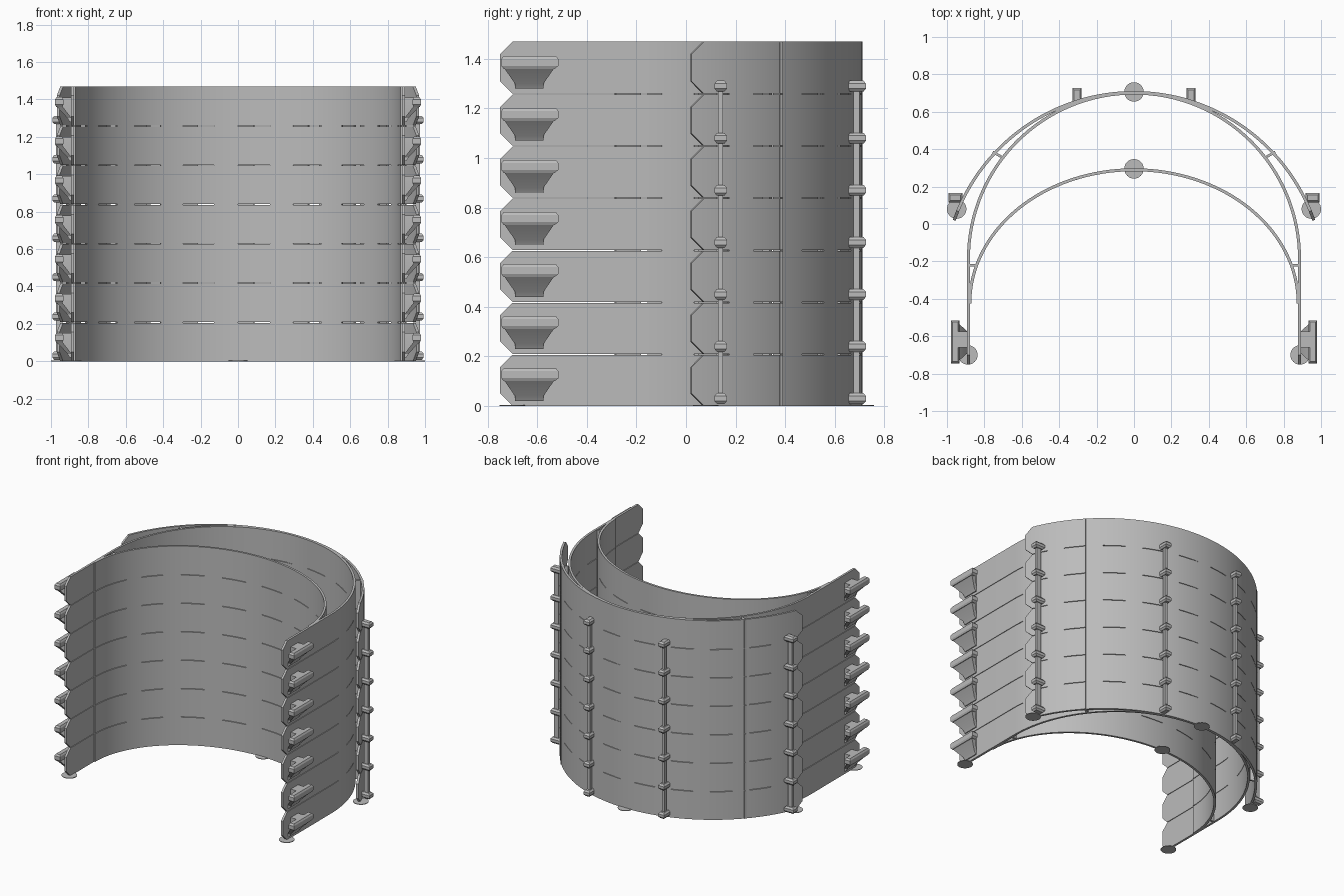
import bpy, bmesh
from math import sin, cos, pi, radians, hypot

cube = bpy.data.objects.get("Cube")
if cube:
    bpy.data.objects.remove(cube, do_unlink=True)

GREY = (0.5, 0.5, 0.5, 1)
mat = bpy.data.materials.new("plain grey plastic")
mat.use_nodes = True
mat.diffuse_color = GREY
mat.node_tree.nodes["Principled BSDF"].inputs["Base Color"].default_value = GREY

LAYERS, PITCH, GAP = 7, 0.21, 0.004
CHAMFER, WALL = 0.05, 0.016


def finish(bm, name):
    bmesh.ops.recalc_face_normals(bm, faces=bm.faces)
    mesh = bpy.data.meshes.new(name)
    bm.to_mesh(mesh)
    bm.free()
    mesh.materials.append(mat)
    mesh.shade_smooth()
    mesh.set_sharp_from_angle(angle=radians(25))
    obj = bpy.data.objects.new(name, mesh)
    bpy.context.collection.objects.link(obj)
    return obj


def loft(bm, rings):
    """Skin a list of four-cornered rings and cap both ends."""
    rows = [[bm.verts.new(p) for p in ring] for ring in rings]
    for a, b in zip(rows, rows[1:]):
        for i in range(4):
            j = (i + 1) % 4
            bm.faces.new((a[i], a[j], b[j], b[i]))
    bm.faces.new(rows[0])
    bm.faces.new(rows[-1])


def rect(x0, x1, y0, y1, z):
    return [(x0, y0, z), (x1, y0, z), (x1, y1, z), (x0, y1, z)]


def box(bm, x0, x1, y0, y1, z0, z1):
    loft(bm, [rect(x0, x1, y0, y1, z0), rect(x0, x1, y0, y1, z1)])


def strip(bm, path, z0, z1, chamfer=0.0, wall=WALL):
    """Upright wall along a plan path, with optional clipped end corners."""
    rings = []
    for i, (x, y) in enumerate(path):
        ax, ay = path[max(i - 1, 0)]
        bx, by = path[min(i + 1, len(path) - 1)]
        length = hypot(bx - ax, by - ay)
        nx, ny = (ay - by) / length * wall / 2, (bx - ax) / length * wall / 2
        c = chamfer if i in (0, len(path) - 1) else 0
        rings.append([(x - nx, y - ny, z0 + c), (x + nx, y + ny, z0 + c),
                      (x + nx, y + ny, z1 - c), (x - nx, y - ny, z1 - c)])
    loft(bm, rings)


def arc(rx, ry, cy, start, steps=64):
    a0, a1 = radians(start), pi - radians(start)
    angles = [a0 + (a1 - a0) * i / steps for i in range(steps + 1)]
    return [(rx * cos(a), cy + ry * sin(a)) for a in angles]


# Plan paths of the three curved walls
side = 0.885
frame_path = [(side, -0.75), (side, -0.70)] + arc(side, side, -0.185, 0)
frame_path += [(-side, -0.70), (-side, -0.75)]
visor_arc = arc(1.018, 1.018, -0.315, 22.2)
tip = (1.018 * cos(radians(19.2)), 0.02)
visor_path = [tip] + visor_arc + [(-tip[0], tip[1])]
brow_path = arc(0.878, 0.715, -0.425, 0)

for name, path, clip in (("frame_band", frame_path, CHAMFER),
                         ("visor_band", visor_path, CHAMFER),
                         ("brow_band", brow_path, 0)):
    bm = bmesh.new()
    for k in range(LAYERS):
        z = k * PITCH
        strip(bm, path, z, z + PITCH - (GAP if k < LAYERS - 1 else 0), clip)
        # Breakaway tabs bridging the seam
        if k < LAYERS - 1:
            for i in range(4, len(path) - 6, 7):
                strip(bm, path[i:i + 4], z + PITCH - GAP, z + PITCH)
    finish(bm, name)

# Short ribs joining neighbouring walls
bm = bmesh.new()
for s in (1, -1):
    for k in range(LAYERS):
        z0, z1 = k * PITCH, (k + 1) * PITCH - GAP
        strip(bm, [(s * 0.71, 0.36), (s * 0.755, 0.385)], z0, z1, wall=0.014)
        strip(bm, [(s * 0.84, -0.22), (s * 0.89, -0.22)], z0, z1, wall=0.014)
finish(bm, "joining_ribs")

# Strap hooks on the ends of the frame
for label, s in (("left", 1), ("right", -1)):
    bm = bmesh.new()
    for k in range(LAYERS):
        z = k * PITCH
        # Sloping support under the hook
        loft(bm, [rect(s * 0.885, s * 0.90, -0.69, -0.575, z + 0.02),
                  rect(s * 0.89, s * 0.912, -0.69, -0.575, z + 0.04),
                  rect(s * 0.94, s * 0.972, -0.735, -0.53, z + 0.105)])
        # Bar with tapered rim
        loft(bm, [rect(s * 0.940, s * 0.972, -0.735, -0.53, z + 0.10),
                  rect(s * 0.934, s * 0.978, -0.745, -0.515, z + 0.112),
                  rect(s * 0.934, s * 0.978, -0.745, -0.515, z + 0.14),
                  rect(s * 0.941, s * 0.971, -0.735, -0.525, z + 0.152)])
        # Stem joining bar to band
        loft(bm, [rect(s * 0.885, s * 0.895, -0.65, -0.58, z + 0.02),
                  rect(s * 0.885, s * 0.955, -0.66, -0.575, z + 0.10),
                  rect(s * 0.885, s * 0.955, -0.66, -0.575, z + 0.15)])
    finish(bm, label + "_strap_hooks")


def peg(bm, x, y, z, along_x):
    """Bevelled stud lying along x or y."""
    length, width = 0.038, 0.025
    def ring(scale, height):
        a, b = length - (1 - scale) * width, width * scale
        hx, hy = (a, b) if along_x else (b, a)
        return rect(x - hx, x + hx, y - hy, y + hy, height)
    loft(bm, [ring(0.6, z + 0.008), ring(1, z + 0.02),
              ring(1, z + 0.04), ring(0.6, z + 0.052)])


# Visor studs with the thin support rods between them
bm, rods = bmesh.new(), bmesh.new()
for s in (1, -1):
    for x, y, along_x in ((0.955, 0.14, True), (0.305, 0.688, False)):
        for k in range(LAYERS):
            peg(bm, s * x, y, k * PITCH, along_x)
        hx, hy = (0.017, 0.01) if along_x else (0.01, 0.012)
        box(rods, s * x - hx, s * x + hx, y - hy, y + hy,
            0.02, (LAYERS - 1) * PITCH + 0.03)
finish(bm, "visor_studs")
finish(rods, "support_rods")

# Round adhesion feet under the walls
bm = bmesh.new()
feet = [(0, 0.706), (0, 0.295)]
for s in (1, -1):
    feet += [(s * 0.948, 0.08), (s * 0.888, -0.70)]
for x, y in feet:
    disc = bmesh.ops.create_cone(bm, cap_ends=True, segments=32, radius1=0.052,
                                 radius2=0.052, depth=0.004)
    bmesh.ops.translate(bm, verts=disc["verts"], vec=(x, y, 0.002))
finish(bm, "adhesion_feet")
